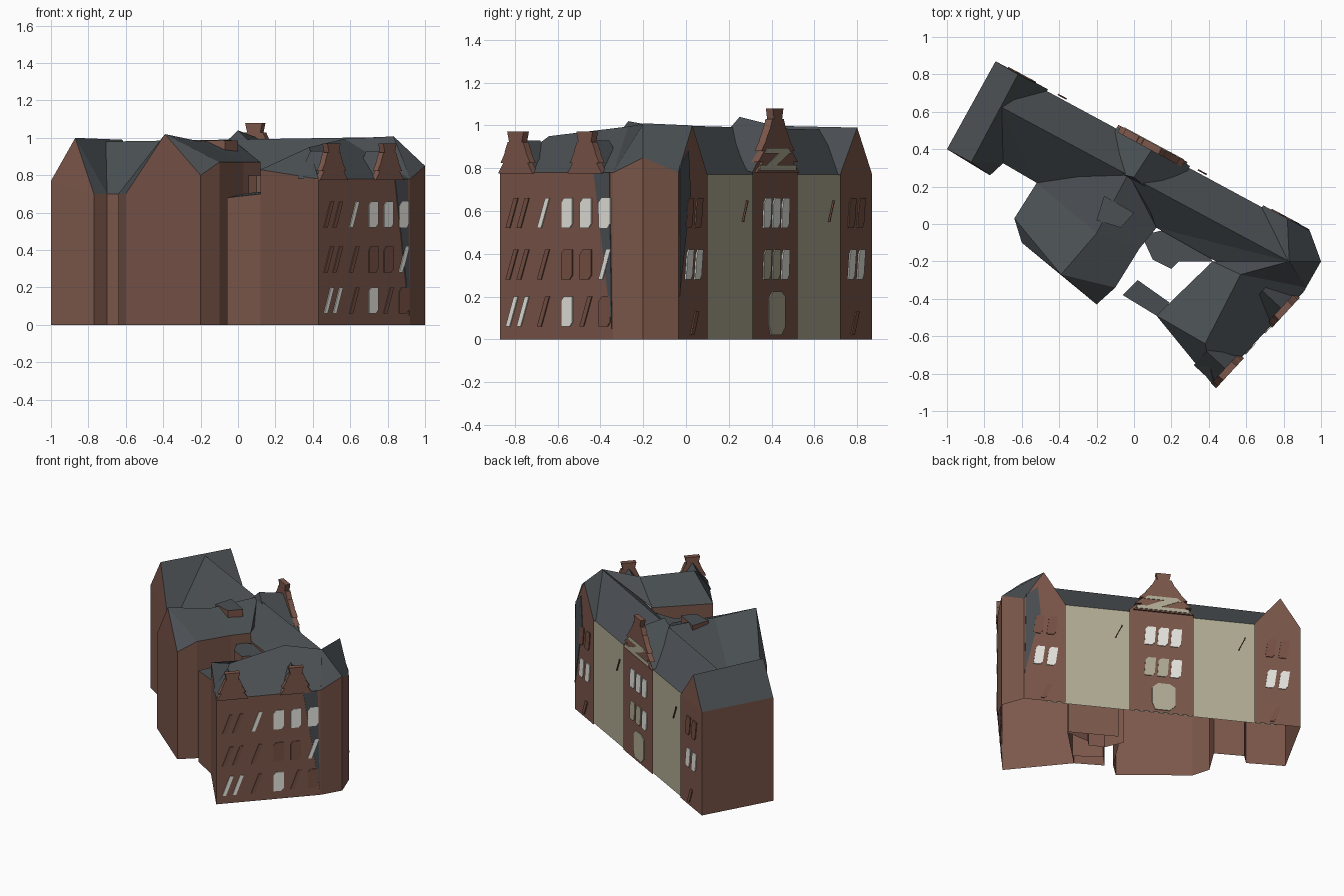
import bpy
from mathutils import Vector

cube = bpy.data.objects.get("Cube")
if cube:
    bpy.data.objects.remove(cube)


def material(name, rgb):
    mat = bpy.data.materials.new(name)
    mat.use_nodes = True
    mat.diffuse_color = (*rgb, 1)
    mat.node_tree.nodes["Principled BSDF"].inputs["Base Color"].default_value = (*rgb, 1)
    return mat


BRICK, SLATE, CREAM, WHITE, DARK = range(5)
MATERIALS = [
    material("red_brick", (0.2, 0.095, 0.069)),
    material("grey_slate", (0.07, 0.08, 0.088)),
    material("cream_render", (0.44, 0.41, 0.3)),
    material("white_window", (0.8, 0.79, 0.74)),
    material("shaded_brick", (0.185, 0.082, 0.058)),
]


def make_object(name, verts, faces, colours):
    mesh = bpy.data.meshes.new(name)
    mesh.from_pydata(verts, [], faces)
    for mat in MATERIALS:
        mesh.materials.append(mat)
    for poly, colour in zip(mesh.polygons, colours):
        poly.material_index = colour
    obj = bpy.data.objects.new(name, mesh)
    bpy.context.collection.objects.link(obj)
    return obj


def block(name, corners, ridge=(), links=(), gables=(), cream=(), inner=()):
    """Open-bottomed walls over a footprint of (x, y, eave height), counter-clockwise.
    links gives the ridge point that each corner's roof edge climbs to;
    inner lists the sides inside the building, which get no wall."""
    n = len(corners)
    verts = [(x, y, 0) for x, y, z in corners] + list(corners) + list(ridge)
    faces, colours = [], []
    for i in range(n):
        j = (i + 1) % n
        if i not in inner:
            faces.append([i, j, n + j, n + i])
            colours.append(CREAM if i in cream else BRICK)
        if ridge:
            top = [2 * n + links[j]]
            if links[i] != links[j]:
                top.append(2 * n + links[i])
            faces.append([n + i, n + j] + top)
            colours.append(BRICK if i in gables else SLATE)
    if not ridge:
        faces.append(list(range(n, 2 * n)))
        colours.append(SLATE)
    return make_object(name, verts, faces, colours)


class Facade:
    """Places flat pieces on a wall, by distance along it and height."""

    def __init__(self, start, end):
        self.start = Vector((*start, 0))
        self.along = (Vector((*end, 0)) - self.start).normalized()
        self.out = Vector((self.along.y, -self.along.x, 0))

    def plate(self, name, outline, colour, back=-0.002, front=0.006):
        n = len(outline)
        verts = [self.start + self.along * s + self.out * d + Vector((0, 0, z))
                 for d in (back, front) for s, z in outline]
        faces = [list(range(n))[::-1], list(range(n, 2 * n))]
        faces += [[i, (i + 1) % n, n + (i + 1) % n, n + i] for i in range(n)]
        return make_object(name, verts, faces, [colour] * len(faces))

    def pane(self, name, s, z, colour, half=0.03, height=0.14, lean=0.0):
        low, high = z + height * 0.15, z + height * 0.85
        self.plate(name, [(s - half - lean, z), (s + half * 0.5 - lean, z),
                          (s + half - lean, low), (s + half + lean, z + height),
                          (s - half * 0.5 + lean, z + height), (s - half + lean, high)], colour)

    def stepped_gable(self, name, s, z, steps, rise):
        for k, half in enumerate(steps):
            base = z + k * rise
            tip = half * (1.3 if k == len(steps) - 1 else 0.7)
            self.plate(f"{name}_step_{k + 1}",
                       [(s - half, base), (s + half, base), (s + tip, base + rise), (s - tip, base + rise)],
                       BRICK, -0.025, 0.012)


# Long main range, cream at the back
block("main_range",
      [(-0.7, 0.325, 0.7), (-0.52, 0.22, 0.7), (0.12, -0.02, 0.81), (0.42, -0.19, 0.83),
       (0.6, -0.28, 0.85), (0.8, 0.027, 0.77), (-0.6, 0.783, 0.77)],
      [(-0.72, 0.63, 0.98), (0.83, -0.2, 1.005)], [0, 0, 1, 1, 1, 1, 0], cream=[5], inner=[1, 3, 4, 6])

# End and centre pavilions
block("west_pavilion",
      [(-1, 0.4, 0.77), (-0.77, 0.26, 0.7), (-0.7, 0.325, 0.7), (-0.46, 0.72, 0.77), (-0.74, 0.87, 0.77)],
      [(-0.87, 0.33, 1.0), (-0.62, 0.8, 0.99)], [0, 0, 0, 1, 1], gables=[0, 3], inner=[2])
block("centre_pavilion",
      [(0.3, 0.31, 0.78), (-0.09, 0.52, 0.78), (-0.2, 0.3, 0.85), (0.19, 0.09, 0.85)],
      [(0.105, 0.412, 1.0), (0.0, 0.25, 1.04)], [0, 0, 1, 1], gables=[0], inner=[1, 2, 3])
block("east_pavilion",
      [(0.92, -0.34, 0.78), (1, -0.2, 0.85), (0.94, -0.036, 0.78), (0.69, 0.1, 0.77), (0.55, -0.2, 0.8)],
      [(0.82, 0.03, 1.0), (0.83, -0.2, 1.01)], [1, 1, 0, 0, 1], gables=[2], inner=[3, 4])

# Front wings
block("east_wing",
      [(0.43, -0.87, 0.78), (0.92, -0.34, 0.78), (0.83, -0.2, 1.008), (0.42, -0.2, 0.83), (0.12, -0.49, 0.83)],
      [(0.38, -0.64, 0.95), (0.57, -0.27, 0.995)], [0, 1, 1, 1, 0], inner=[1, 2])
block("middle_wing",
      [(-0.6, -0.1, 0.7), (-0.2, -0.43, 0.8), (-0.1, -0.34, 0.87), (0.03, -0.13, 0.87), (0.12, -0.02, 0.87),
       (0, 0.3, 0.87), (-0.3, 0.27, 0.84), (-0.52, 0.22, 0.7), (-0.64, 0.03, 0.7)],
      [(-0.39, -0.27, 1.02), (-0.2, -0.05, 0.98), (-0.03, 0.27, 0.99)],
      [0, 0, 0, 1, 2, 2, 2, 1, 0], gables=[0], inner=[4, 5, 6])

# Flat-roofed additions
block("porch_block", [(-0.06, -0.38, 0.68), (0.12, -0.49, 0.7), (0.19, -0.42, 0.72), (0.02, -0.3, 0.7)], inner=[1])
block("courtyard_bay", [(0.04, -0.06, 0.8), (0.1, -0.19, 0.8), (0.2, -0.24, 0.8),
                        (0.24, -0.2, 0.8), (0.42, -0.2, 0.8), (0.3, 0, 0.8)], inner=[4, 5])
make_object("roof_dormer",
            [(x, y, z) for z in (0.93, 0.985) for x, y in ((-0.2, 0.02), (-0.07, -0.02), (0, 0.06), (-0.16, 0.15))],
            [[i, (i + 1) % 4, 4 + (i + 1) % 4, 4 + i] for i in range(4)] + [[4, 5, 6, 7]],
            [BRICK] * 4 + [SLATE])

# East wing street wall: three rows of windows under stepped dormers
street = Facade((0.43, -0.87), (0.92, -0.34))
columns = [0.08, 0.15, 0.28, 0.43, 0.55, 0.67]
white_by_row = [{0, 1, 3}, {5}, {2, 3, 4, 5}]
slanted_by_row = [{0, 1, 2, 4}, {0, 1, 2, 5}, {0, 1, 2}]
for row, z in enumerate((0.06, 0.28, 0.52)):
    for col, s in enumerate(columns):
        slanted = col in slanted_by_row[row]
        street.pane(f"street_window_{row + 1}_{col + 1}", s, z,
                    WHITE if col in white_by_row[row] else DARK,
                    half=0.017 if slanted else 0.036, lean=0.022 if slanted else 0)
for name, s in (("south", 0.11), ("north", 0.55)):
    street.stepped_gable(f"{name}_dormer", s, 0.775, [0.11, 0.095, 0.07, 0.04], 0.049)
    street.plate(f"{name}_dormer_roof", [(s - 0.1, 0.78), (s + 0.1, 0.78), (s, 0.93)], SLATE, -0.16, -0.02)
street.plate("street_corner_slate", [(0.6, 0.78), (0.7, 0.78), (0.715, 0.05)], SLATE, front=0.004)

# Long back wall: windows, door and centre stepped gable
back = Facade((0.69, 0.1), (-0.74, 0.87))
for row, z in enumerate((0.28, 0.52)):
    for col, s in enumerate((0.585, 0.675, 0.765)):
        back.pane(f"centre_window_{row + 1}_{col + 1}", s, z,
                  CREAM if row == 0 and col < 2 else WHITE, half=0.036, lean=0.004)
    for name, spots in (("east", (-0.18, -0.09)), ("west", (1.42, 1.51))):
        for col, s in enumerate(spots):
            back.pane(f"{name}_window_{row + 1}_{col + 1}", s, z,
                      DARK if row else WHITE, half=0.032, lean=0.008)
for name, s in (("east", -0.13), ("west", 1.45)):
    back.pane(f"{name}_ground_window", s, 0.02, DARK, half=0.02, height=0.11, lean=0.02)
for name, s in (("east", 0.37), ("west", 1.22)):
    back.pane(f"{name}_wall_slit", s, 0.55, DARK, half=0.007, height=0.1, lean=0.02)
back.plate("back_door", [(0.62, 0.02), (0.72, 0.02), (0.76, 0.06), (0.76, 0.2), (0.72, 0.225),
                         (0.64, 0.225), (0.6, 0.19), (0.6, 0.07)], CREAM)
back.stepped_gable("centre_gable", 0.675, 0.78, [0.21, 0.195, 0.165, 0.12, 0.08, 0.04], 0.05)
for name, shape in (("band", [(0.49, 0.79), (0.85, 0.79), (0.85, 0.815), (0.49, 0.815)]),
                    ("slant", [(0.56, 0.815), (0.66, 0.815), (0.78, 0.87), (0.68, 0.87)]),
                    ("cap", [(0.54, 0.87), (0.8, 0.87), (0.77, 0.895), (0.57, 0.895)])):
    back.plate(f"gable_cream_{name}", shape, CREAM, 0.01, 0.016)
back.plate("back_corner_slate", [(-0.28, 0.2), (-0.17, 0.68), (-0.19, 0.88), (-0.27, 0.81)], SLATE, front=0.004)
